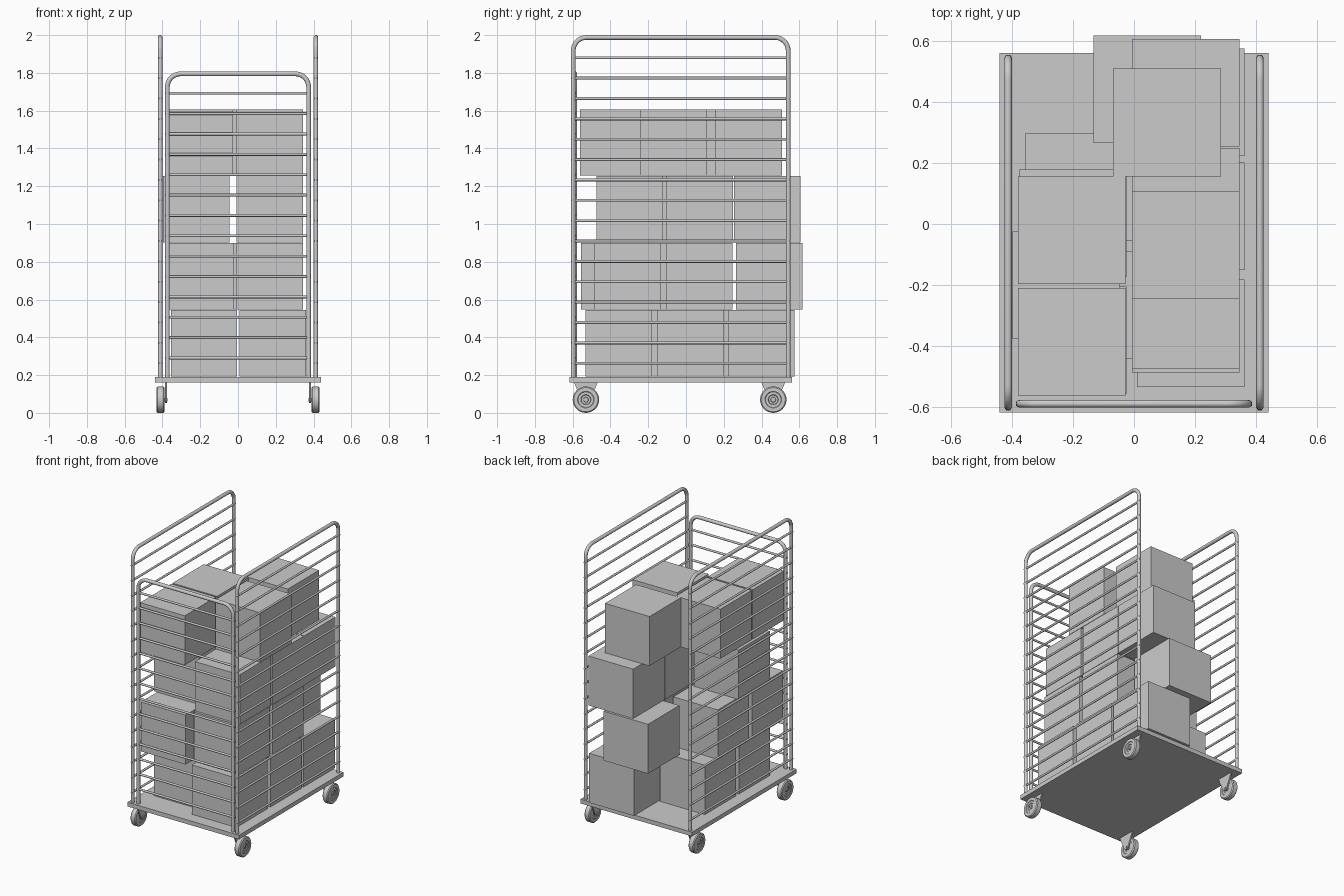
import bpy, bmesh, math
from mathutils import Vector, Matrix

if "Cube" in bpy.data.objects:
    bpy.data.objects.remove(bpy.data.objects["Cube"])


def finish(name, bm, smooth=False):
    bmesh.ops.recalc_face_normals(bm, faces=bm.faces)
    me = bpy.data.meshes.new(name)
    bm.to_mesh(me)
    bm.free()
    ob = bpy.data.objects.new(name, me)
    bpy.context.collection.objects.link(ob)
    if smooth:
        bpy.ops.object.select_all(action='DESELECT')
        bpy.context.view_layer.objects.active = ob
        ob.select_set(True)
        bpy.ops.object.shade_smooth_by_angle(angle=math.radians(40))
    return ob


def box(name, lo, hi):
    lo, hi = Vector(lo), Vector(hi)
    bm = bmesh.new()
    bmesh.ops.create_cube(bm, size=1, matrix=Matrix.Translation((lo + hi) / 2)
                          @ Matrix.Diagonal((*(hi - lo), 1)))
    return finish(name, bm)


def rod(bm, a, b, r, n=12):
    a, b = Vector(a), Vector(b)
    rot = (b - a).to_track_quat('Z', 'Y').to_matrix().to_4x4()
    bmesh.ops.create_cone(bm, cap_ends=True, segments=n, radius1=r, radius2=r,
                          depth=(b - a).length,
                          matrix=Matrix.Translation((a + b) / 2) @ rot)


def sweep(bm, pts, normal, r, n=14):
    # round tube along a planar path
    rings = []
    for i, p in enumerate(pts):
        t = (pts[min(i + 1, len(pts) - 1)] - pts[max(i - 1, 0)]).normalized()
        side = t.cross(normal)
        rings.append([bm.verts.new(p + r * (math.cos(a) * side + math.sin(a) * normal))
                      for a in (math.tau * k / n for k in range(n))])
    for q, s in zip(rings, rings[1:]):
        for k in range(n):
            bm.faces.new((q[k], q[(k + 1) % n], s[(k + 1) % n], s[k]))
    bm.faces.new(rings[0])
    bm.faces.new(rings[-1])


def rail_panel(name, lo, hi, top, first_bar, bars, place, normal, tube=0.0125, corner=0.07):
    # bent tube frame with evenly spaced cross bars; lo, hi, top are tube centres
    path = [(lo, 0.185)]
    for cx, start in ((lo + corner, 180), (hi - corner, 90)):
        for k in range(9):
            a = math.radians(start - k * 90 / 8)
            path.append((cx + corner * math.cos(a), top - corner + corner * math.sin(a)))
    path.append((hi, 0.185))
    bm = bmesh.new()
    sweep(bm, [place(u, z) for u, z in path], Vector(normal), tube)
    for k in range(bars):
        z = first_bar - 0.1078 * k
        rod(bm, place(lo - tube, z), place(hi + tube, z), 0.0075)
    return finish(name, bm, True)


# platform
box("platform", (-0.44, -0.617, 0.16), (0.44, 0.56, 0.19))

# rail panels: two sides and a lower front gate
for side, sx in (("left", -0.412), ("right", 0.412)):
    rail_panel(side + "_rail", -0.597, 0.541, 1.9875, 1.88, 16,
               lambda u, z, sx=sx: Vector((sx, u, z)), (1, 0, 0))
rail_panel("front_gate", -0.374, 0.374, 1.795, 1.692, 14,
           lambda u, z: Vector((u, -0.588, z)), (0, 1, 0))

# casters: lathed wheel, and a tapered bracket on the inner side
PROFILE = [(-0.017, 0), (-0.017, 0.012), (-0.013, 0.014), (-0.013, 0.024),
           (-0.018, 0.027), (-0.018, 0.041), (-0.021, 0.044), (-0.021, 0.064),
           (-0.015, 0.070)]
PROFILE += [(-x, r) for x, r in reversed(PROFILE)]
for sx in (-1, 1):
    for end, cy in (("front", -0.53), ("back", 0.462)):
        label = f"{end}_{'left' if sx < 0 else 'right'}"
        bm = bmesh.new()
        vs = [bm.verts.new((x, 0, r)) for x, r in PROFILE]
        es = [bm.edges.new(p) for p in zip(vs, vs[1:])]
        bmesh.ops.spin(bm, geom=vs + es, cent=(0, 0, 0), axis=(1, 0, 0),
                       angle=math.tau, steps=32)
        bmesh.ops.remove_doubles(bm, verts=bm.verts, dist=1e-5)
        bmesh.ops.translate(bm, verts=bm.verts, vec=(sx * 0.41, cy, 0.07))
        finish(label + "_wheel", bm, True)

        bm = bmesh.new()
        shape = [(-0.062, 0.162), (0.062, 0.162), (0.055, 0.142), (0.018, 0.062),
                 (0.008, 0.053), (-0.008, 0.053), (-0.018, 0.062), (-0.055, 0.142)]
        f = bm.faces.new([bm.verts.new((sx * 0.377, cy + y, z)) for y, z in shape])
        out = bmesh.ops.extrude_face_region(bm, geom=[f])
        bmesh.ops.translate(bm, vec=(sx * 0.009, 0, 0),
                            verts=[v for v in out['geom'] if isinstance(v, bmesh.types.BMVert)])
        rod(bm, (sx * 0.374, cy, 0.07), (sx * 0.43, cy, 0.07), 0.009)
        finish(label + "_caster_bracket", bm)

# stacked cartons: (min x, min y) for each layer
SIZE = 0.352
LAYERS = [
    [(0.009, -0.533), (0.009, -0.15), (0.009, 0.223), (-0.356, -0.44), (-0.356, -0.056)],
    [(-0.007, -0.486), (-0.007, -0.105), (-0.133, 0.265), (-0.376, -0.556), (-0.376, -0.173)],
    [(-0.007, -0.473), (-0.007, -0.103), (-0.007, 0.253), (-0.397, -0.377)],
    [(-0.007, -0.244), (-0.068, 0.156), (-0.379, -0.561), (-0.379, -0.197)],
]
for i, layer in enumerate(LAYERS):
    z = 0.192 + i * 0.3545
    for j, (x, y) in enumerate(layer):
        box(f"carton_{i + 1}_{j + 1}", (x, y, z), (x + SIZE, y + SIZE, z + SIZE))
